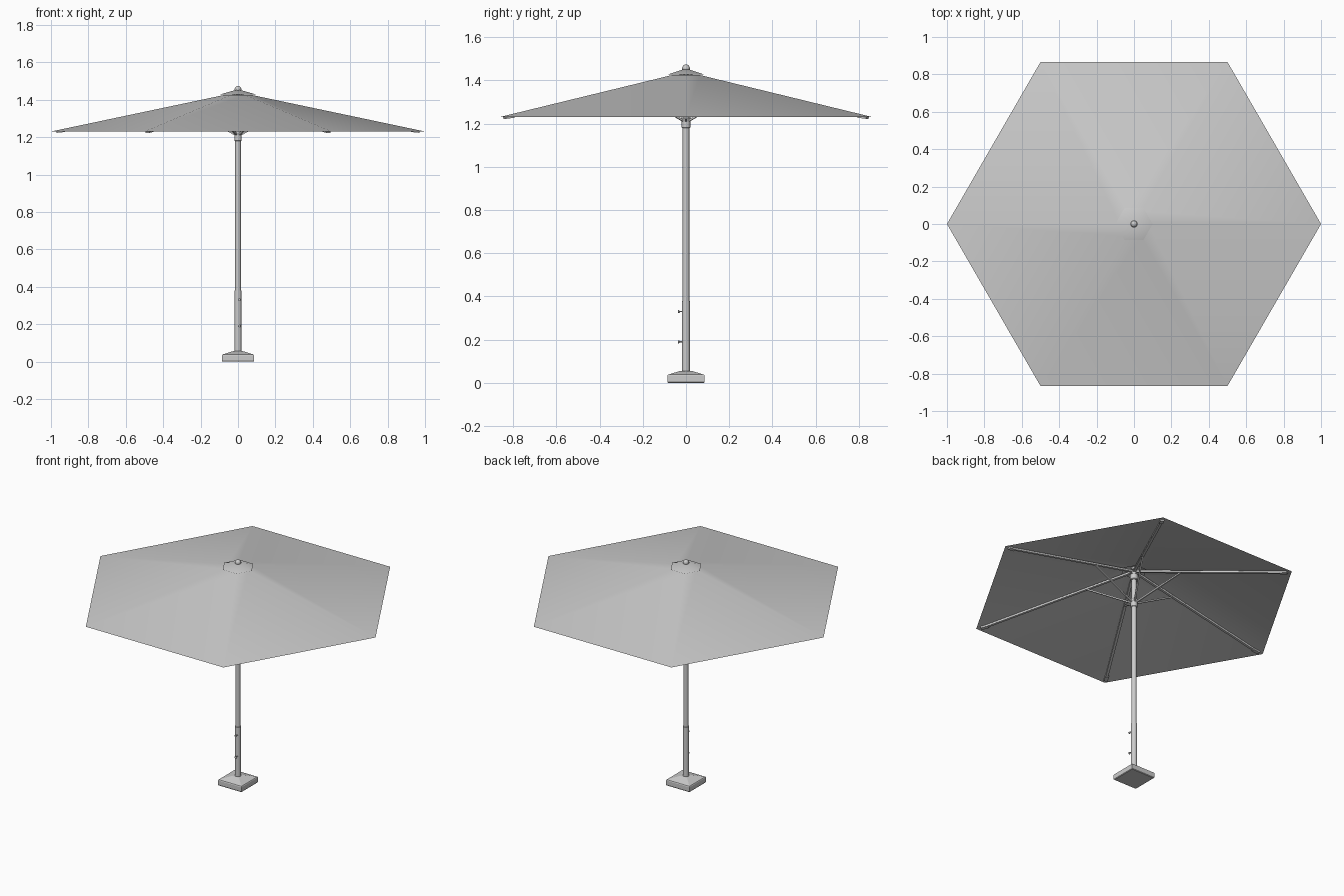
import bpy, math
from mathutils import Vector

cube = bpy.data.objects.get("Cube")
if cube:
    bpy.data.objects.remove(cube, do_unlink=True)

grey = bpy.data.materials.new("light_grey")
grey.use_nodes = True
grey.diffuse_color = (0.6, 0.6, 0.6, 1)
grey.node_tree.nodes["Principled BSDF"].inputs["Base Color"].default_value = (0.6, 0.6, 0.6, 1)


def lathe(name, profile, sides, turn=0.0, smooth=35):
    """Revolve (radius, height) points round z; zero radius makes a tip."""
    verts, faces, rings = [], [], []
    for r, z in profile:
        n = 1 if r == 0 else sides
        rings.append([len(verts) + i % n for i in range(sides)])
        for i in range(n):
            a = turn + math.tau * i / sides
            verts.append((r * math.cos(a), r * math.sin(a), z))
    for low, high in zip(rings, rings[1:]):
        for i in range(sides):
            j = (i + 1) % sides
            quad = [low[i], low[j], high[j], high[i]]
            faces.append(list(dict.fromkeys(quad)))
    mesh = bpy.data.meshes.new(name)
    mesh.from_pydata(verts, [], faces)
    mesh.materials.append(grey)
    ob = bpy.data.objects.new(name, mesh)
    bpy.context.collection.objects.link(ob)
    if smooth:
        bpy.ops.object.select_all(action="DESELECT")
        ob.select_set(True)
        bpy.context.view_layer.objects.active = ob
        bpy.ops.object.shade_smooth_by_angle(angle=math.radians(smooth))
    return ob


def tube(name, r, z0, z1, sides=20, bevel=0.0):
    """Closed cylinder with an optional chamfer."""
    return lathe(name, [(0, z0), (r - bevel, z0), (r, z0 + bevel),
                        (r, z1 - bevel), (r - bevel, z1), (0, z1)] if bevel else
                 [(0, z0), (r, z0), (r, z1), (0, z1)], sides)


def bar(name, start, end, width, height):
    """Rectangular bar between two points."""
    start, end = Vector(start), Vector(end)
    bpy.ops.mesh.primitive_cube_add(size=1, location=(start + end) / 2)
    ob = bpy.context.object
    ob.name = name
    d = end - start
    ob.rotation_euler = (0, -math.atan2(d.z, math.hypot(d.x, d.y)), math.atan2(d.y, d.x))
    ob.scale = (d.length, width, height)
    ob.data.materials.append(grey)
    return ob


# Square weighted base with a sloping top
q = math.sqrt(2)
lathe("base", [(0, 0), (0.083 * q, 0), (0.086 * q, 0.004), (0.086 * q, 0.033),
               (0.083 * q, 0.038), (0.025 * q, 0.056), (0, 0.056)],
      4, math.pi / 4, 0)

# Pole, lower sleeve, sliding runner and top hub
tube("sleeve", 0.0185, 0.05, 0.38)
tube("pole", 0.0155, 0.37, 1.43)
tube("runner", 0.02, 1.18, 1.235, bevel=0.002)
tube("top_hub", 0.023, 1.365, 1.405, bevel=0.003)

# Clamp screws on the front of the sleeve
for i, z in enumerate((0.19, 0.33)):
    screw = lathe(f"clamp_screw_{i + 1}",
                  [(0, 0), (0.003, 0), (0.003, 0.012), (0.007, 0.017), (0.007, 0.021), (0, 0.021)], 12)
    screw.location = (0.007, -0.016, z)
    screw.rotation_euler.x = math.pi / 2

# Six-sided canopy, vent cap and finial
lathe("canopy", [(1, 1.23), (0.075, 1.425)], 6, smooth=60)
lathe("vent_cap", [(0.1, 1.427), (0, 1.456)], 6, smooth=60)
finial = [(0.018 * math.sin(a), 1.456 - 0.018 * math.cos(a))
          for a in (math.pi * k / 10 for k in range(1, 10))]
lathe("finial", [(0, 1.438)] + finial + [(0, 1.474)], 16, smooth=60)

# Ribs under each ridge, with tip pockets and struts to the runner
for i in range(6):
    a = math.tau * i / 6

    def at(r, z):
        return (r * math.cos(a), r * math.sin(a), z)

    bar(f"rib_{i + 1}", at(0.018, 1.423), at(0.95, 1.2315), 0.016, 0.012)
    bar(f"rib_tip_{i + 1}", at(0.925, 1.233), at(0.97, 1.228), 0.024, 0.011)
    bar(f"strut_{i + 1}", at(0.018, 1.215), at(0.3, 1.363), 0.009, 0.009)
